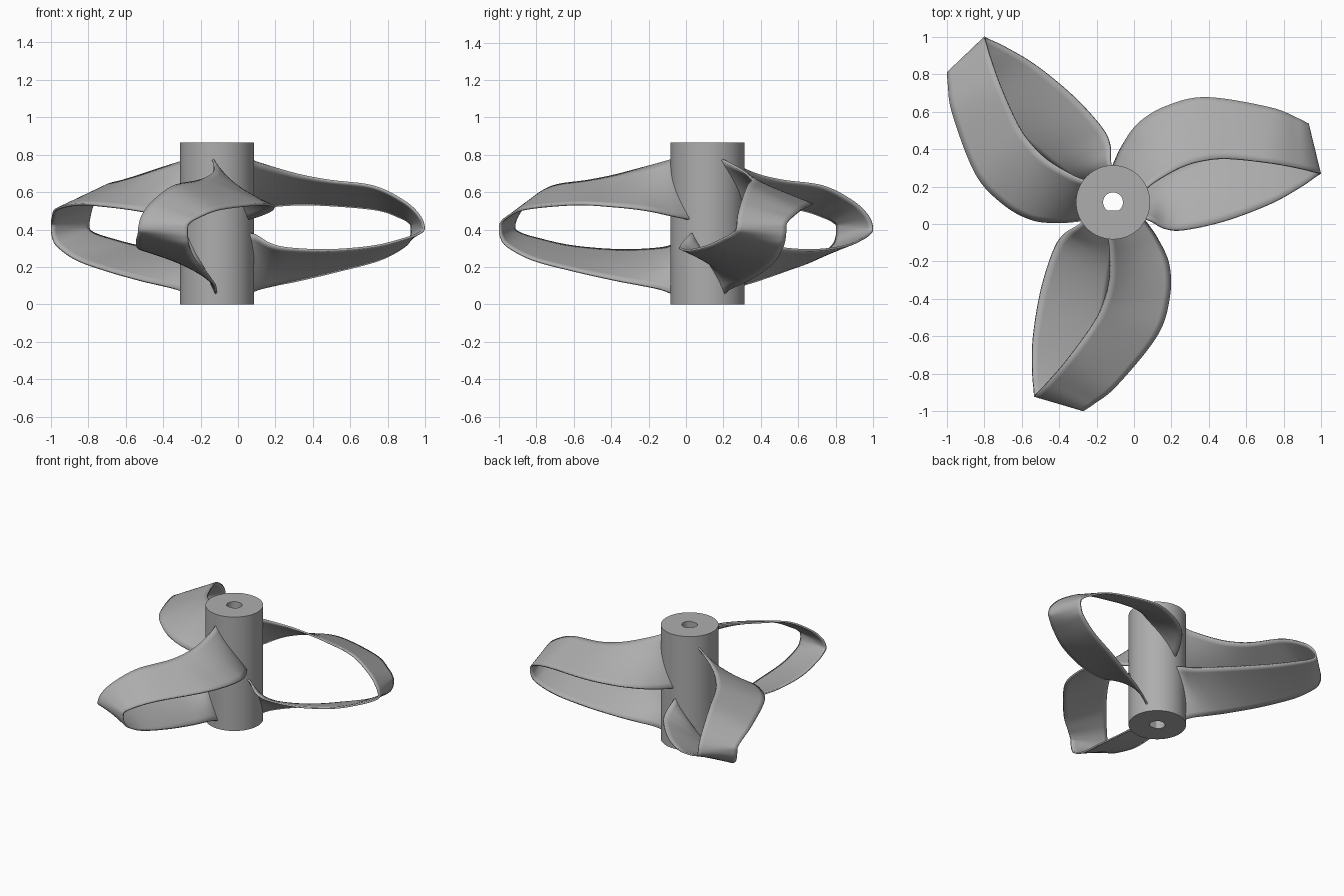
import bpy, bmesh, math
from mathutils import Vector

if "Cube" in bpy.data.objects:
    bpy.data.objects.remove(bpy.data.objects["Cube"], do_unlink=True)

CENTRE = Vector((-0.112, 0.116, 0))
HUB_R, HUB_H, BORE_R, BORE_FLAT = 0.198, 0.865, 0.053, -0.045

grey = bpy.data.materials.new("plain_grey")
grey.use_nodes = True
grey.diffuse_color = (0.42, 0.42, 0.42, 1)
grey.node_tree.nodes["Principled BSDF"].inputs["Base Color"].default_value = grey.diffuse_color


def finish(bm, name, angle):
    bmesh.ops.recalc_face_normals(bm, faces=bm.faces)
    mesh = bpy.data.meshes.new(name)
    bm.to_mesh(mesh)
    bm.free()
    mesh.materials.append(grey)
    obj = bpy.data.objects.new(name, mesh)
    bpy.context.collection.objects.link(obj)
    obj.location = CENTRE
    bpy.ops.object.select_all(action='DESELECT')
    obj.select_set(True)
    bpy.context.view_layer.objects.active = obj
    bpy.ops.object.shade_smooth_by_angle(angle=math.radians(angle))
    return obj


def smooth_rail(points, steps=8):
    """Smooth curve passing through every point."""
    p = [Vector(q) for q in points]
    p = [2 * p[0] - p[1]] + p + [2 * p[-1] - p[-2]]
    out = []
    for a, b, c, d in zip(p, p[1:], p[2:], p[3:]):
        for i in range(steps):
            t = i / steps
            out.append(0.5 * (2 * b + (c - a) * t + (2 * a - 5 * b + 4 * c - d) * t ** 2
                              + (3 * b - a - 3 * c + d) * t ** 3))
    return out + [p[-2]]


# Hub: cylinder with a D-shaped through bore
def ring(bm, radius, z, flat=-1):
    n = 96
    return [bm.verts.new((radius * math.cos(math.tau * i / n),
                          max(flat, radius * math.sin(math.tau * i / n)), z)) for i in range(n)]


bm = bmesh.new()
rings = [ring(bm, HUB_R, 0), ring(bm, HUB_R, HUB_H),
         ring(bm, BORE_R, HUB_H, BORE_FLAT), ring(bm, BORE_R, 0, BORE_FLAT)]
for k in range(4):
    a, b = rings[k], rings[(k + 1) % 4]
    for i in range(len(a)):
        j = (i + 1) % len(a)
        bm.faces.new((a[i], a[j], b[j], b[i]))
finish(bm, "hub", 30)

# Looped blade edges: out along the upper arm, round the tip, back along the lower arm
upper_front = [(.165, .065, .78), (.23, .115, .755), (.356, .185, .715), (.47, .22, .685),
               (.61, .233, .66), (.837, .21, .63), (1.0, .18, .55), (1.08, .16, .475)]
upper_back = [(-.01, .17, .45), (.05, .30, .475), (.14, .425, .505), (.29, .515, .525),
              (.5, .56, .535), (.837, .506, .51), (.98, .45, .465), (1.03, .425, .435)]
lower_front = [(.155, -.08, .385), (.206, -.10, .37), (.28, -.14, .325), (.38, -.147, .30),
               (.597, -.10, .29), (.837, -.01, .31), (1.0, .08, .35), (1.08, .135, .38)]
lower_back = [(.155, .085, .05), (.22, .12, .08), (.32, .17, .105), (.44, .22, .13),
              (.65, .30, .18), (.87, .365, .24), (1.0, .405, .31), (1.035, .417, .36)]
tip_front, tip_back = (1.105, .153, .41), (1.04, .42, .41)

front_rail = smooth_rail(upper_front + [tip_front] + lower_front[::-1])
back_rail = smooth_rail(upper_back + [tip_back] + lower_back[::-1])

# Three blades, each a thin band spanning the two edges
ACROSS = 10
for number in range(3):
    bm = bmesh.new()
    rows = [[bm.verts.new(f.lerp(b, i / ACROSS)) for i in range(ACROSS + 1)]
            for f, b in zip(front_rail, back_rail)]
    for r, s in zip(rows, rows[1:]):
        for i in range(ACROSS):
            bm.faces.new((r[i], r[i + 1], s[i + 1], s[i]))
    blade = finish(bm, f"blade_{number + 1}", 50)
    blade.rotation_euler.z = number * math.tau / 3
    thickness = blade.modifiers.new("thickness", 'SOLIDIFY')
    thickness.thickness = 0.012
    thickness.offset = 0
    bpy.ops.object.modifier_move_to_index(modifier="thickness", index=0)
